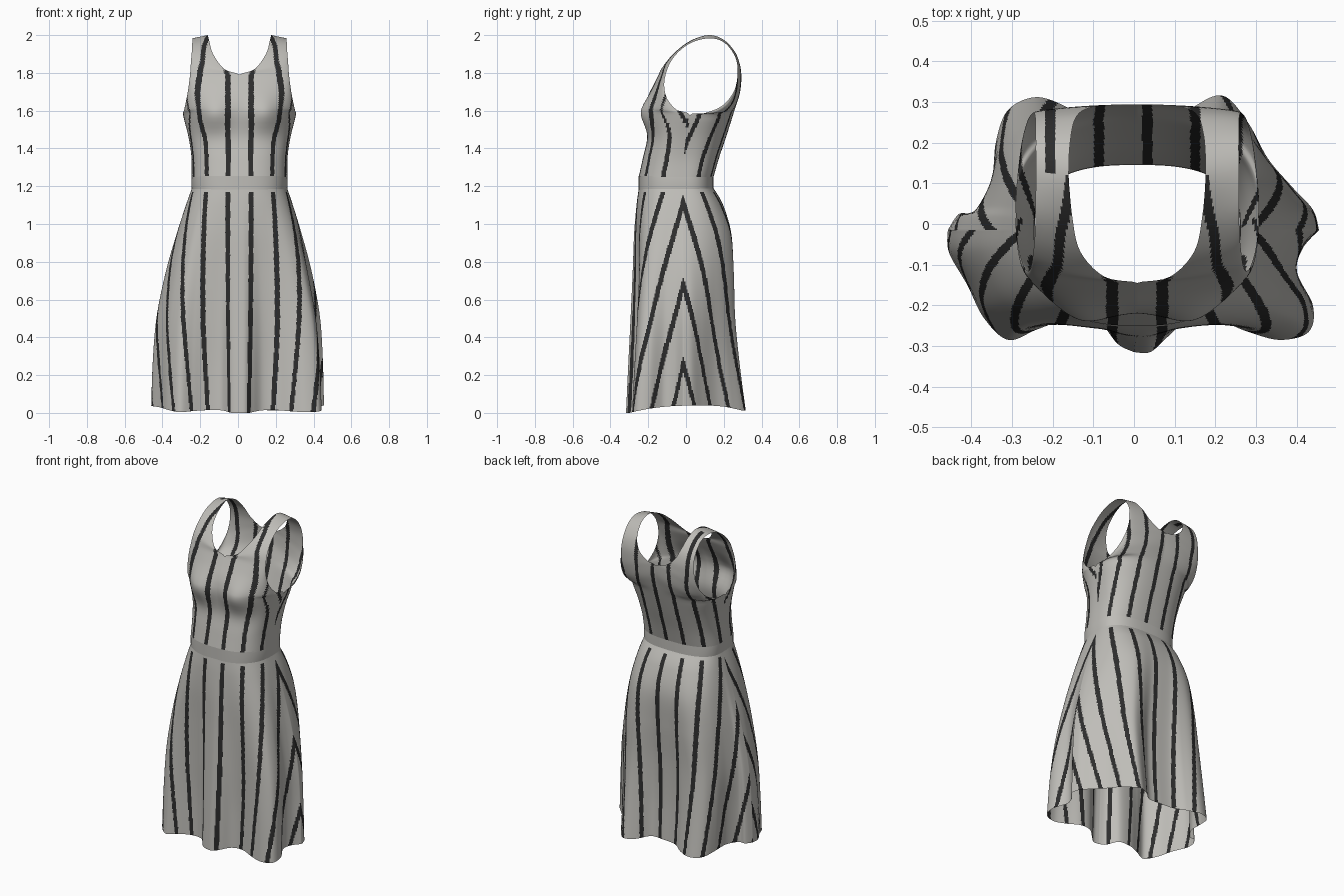
import bpy, bmesh, math
from mathutils import Vector

if "Cube" in bpy.data.objects:
    bpy.data.objects.remove(bpy.data.objects["Cube"])


def material(name, rgb):
    m = bpy.data.materials.new(name)
    m.diffuse_color = (*rgb, 1)
    m.use_nodes = True
    m.node_tree.nodes["Principled BSDF"].inputs["Base Color"].default_value = m.diffuse_color
    return m


MATS = [material("light grey fabric", (0.52, 0.51, 0.48)),
        material("black stripe", (0.025, 0.025, 0.025))]
XC = 0.008   # slight sideways offset of the upper dress


def catmull(keys, u):
    """Smooth curve through equal-length tuples, u measured in key steps."""
    n = len(keys)
    i = min(max(int(u), 0), n - 2)
    t = u - i
    p1, p2 = keys[i], keys[i + 1]
    p0, p3 = keys[max(i - 1, 0)], keys[min(i + 2, n - 1)]
    return [0.5 * (2 * b + (c - a) * t + (2 * a - 5 * b + 4 * c - d) * t * t
            + (3 * b - a - 3 * c + d) * t ** 3) for a, b, c, d in zip(p0, p1, p2, p3)]


def resample(pts, n):
    """n + 1 points equally spaced along a polyline, and its length."""
    acc = [0.0]
    for a, b in zip(pts, pts[1:]):
        acc.append(acc[-1] + (b - a).length)
    out, j = [], 0
    for k in range(n + 1):
        d = acc[-1] * k / n
        while j < len(pts) - 2 and acc[j + 1] < d:
            j += 1
        seg = acc[j + 1] - acc[j]
        out.append(pts[j].lerp(pts[j + 1], min(1, (d - acc[j]) / seg) if seg else 0))
    return out, acc[-1]


def on_stripe(s, phase=0.06):
    return abs((s - phase + 0.06) % 0.12 - 0.06) < 0.0125


def finish(name, grids):
    """Each grid is (rows of points, rows of face material numbers)."""
    bm = bmesh.new()
    for rows, mats in grids:
        vs = [[bm.verts.new(p) for p in r] for r in rows]
        for i in range(len(vs) - 1):
            for j in range(len(vs[0]) - 1):
                f = bm.faces.new((vs[i][j], vs[i][j + 1], vs[i + 1][j + 1], vs[i + 1][j]))
                f.material_index = mats[i][j]
                f.smooth = True
    bmesh.ops.remove_doubles(bm, verts=bm.verts, dist=0.0008)
    bmesh.ops.recalc_face_normals(bm, faces=bm.faces)
    me = bpy.data.meshes.new(name)
    bm.to_mesh(me)
    bm.free()
    for m in MATS:
        me.materials.append(m)
    ob = bpy.data.objects.new(name, me)
    bpy.context.collection.objects.link(ob)
    return ob


def quarter(w, h, e, n):
    """Rounded-box quarter from the centre line (0, h) to the seam (w, 0)."""
    pts = []
    for k in range(101):
        a = math.pi / 2 * k / 100
        pts.append(Vector((w * math.sin(a) ** (2 / e), h * max(0, math.cos(a)) ** (2 / e), 0)))
    return resample(pts, n)[0]


# skirt: rounded waist blending into a wavy hem
SEAM = -0.015
HEM = {(1, -1): [(0, -.315), (.04, -.315), (.08, -.28), (.13, -.24), (.2, -.235), (.28, -.265),
                 (.36, -.285), (.43, -.265), (.44, -.2), (.4, -.12), (.415, -.06), (.455, SEAM)],
       (1, 1): [(0, .23), (.08, .23), (.15, .29), (.22, .315), (.28, .25), (.33, .16),
                (.39, .09), (.44, .035), (.455, SEAM)],
       (-1, 1): [(0, .23), (-.09, .24), (-.16, .285), (-.24, .312), (-.31, .28), (-.34, .2),
                 (-.35, .1), (-.39, .03), (-.43, .025), (-.458, SEAM)],
       (-1, -1): [(0, -.315), (-.04, -.295), (-.09, -.24), (-.17, -.237), (-.24, -.26),
                  (-.31, -.285), (-.37, -.23), (-.41, -.15), (-.455, -.07), (-.458, SEAM)]}
# height, half width, front depth, back depth, waviness
SKIRT = [(1.19, .252, -.25, .145, 0), (1.1, .283, -.262, .2, .06), (.95, .33, -.275, .25, .2),
         (.75, .385, -.283, .262, .4), (.5, .432, -.295, .265, .65),
         (.25, .45, -.308, .285, .88), (0, .457, -.32, .315, 1)]
COLS, ROWS = 150, 72
grids = []
for (side, face), ctrl in HEM.items():
    dense = [Vector((*catmull(ctrl, k / 10), 0)) for k in range((len(ctrl) - 1) * 10 + 1)]
    hem = resample(dense, COLS)[0]
    rows, mats = [], []
    for i in range(ROWS + 1):
        z, w, yf, yb, wave = catmull(SKIRT, i / ROWS * (len(SKIRT) - 1))
        depth = (yf if face < 0 else yb) - SEAM
        full = -.32 - SEAM if face < 0 else .315 - SEAM
        row = []
        for b, h in zip(quarter(w, depth, 2.7, COLS), hem):
            x = side * b.x * (1 - wave) + h.x * w / .457 * wave
            y = b.y * (1 - wave) + (h.y - SEAM) * depth / full * wave + SEAM
            lift = .038 * wave ** 3 * max(0, 1 - (y / .3) ** 2) + (.012 * wave ** 3 if y > 0 else 0) * min(1, abs(y) * 5)
            row.append((x + XC * (1 - wave), y, z + lift))
        rows.append(row)
        # cloth width from centre to seam; the back pattern is set off-centre
        half = (.42 if face < 0 else .385) + (1.12 - z) * .275
        line = []
        for j in range(COLS):
            s = (j + .5) / COLS * half
            if face < 0:
                s -= .027 * wave * math.exp(-((s - .2) / .075) ** 2)
                line.append(int(z < 1.175 and on_stripe(s)))
            else:
                line.append(int(z < 1.175 and on_stripe(side * s, .025)))
        mats.append(line)
    grids.append((rows, mats))
finish("skirt", grids)

# waistband: plain flat band between skirt and bodice
grids = []
for side in (1, -1):
    for top, bottom in ((-.236, -.236), (.161, .161)):
        rows = []
        for k in range(5):
            q = quarter(.253 + .0015 * (k in (1, 2, 3)), top, 2.7, 40)
            rows.append([(side * p.x + XC, p.y + SEAM, 1.18 + .0188 * k) for p in q])
        grids.append((rows, [[0] * 40] * 4))
finish("waistband", grids)

# bodice: one half runs from the front waist over the shoulder to the back waist
# outer edge: seam, then armhole
OUTER = [(.254, -.015, 1.25), (.254, -.012, 1.35), (.27, 0, 1.46), (.298, .02, 1.575),
         (.293, -.05, 1.605), (.281, -.098, 1.66), (.27, -.115, 1.725), (.262, -.108, 1.79),
         (.257, -.08, 1.86), (.252, -.03, 1.92), (.25, .04, 1.965), (.25, .13, 1.983),
         (.25, .2, 1.962), (.25, .25, 1.905), (.253, .272, 1.84), (.26, .27, 1.76),
         (.272, .247, 1.69), (.285, .19, 1.625), (.295, .1, 1.587), (.298, .02, 1.575),
         (.27, 0, 1.46), (.254, -.012, 1.35), (.254, -.015, 1.25)]
# inner edge: centre line, then neckline; last value is the squareness of the section
INNER = [(0, -.25, 1.25, 2.7), (0, -.228, 1.35, 2.7), (0, -.205, 1.46, 2.6), (0, -.218, 1.58, 2.5),
         (0, -.212, 1.64, 2.4), (0, -.195, 1.69, 2.2), (0, -.17, 1.74, 2), (0, -.145, 1.79, 1.7),
         (.08, -.13, 1.82, 1.4), (.14, -.068, 1.9, 1.2), (.16, .02, 1.968, 1.1), (.168, .12, 2, 1.1),
         (.165, .2, 1.975, 1.1), (.152, .26, 1.91, 1.2), (.12, .285, 1.845, 1.4), (.06, .292, 1.8, 1.7),
         (0, .294, 1.785, 2), (0, .288, 1.72, 2.2), (0, .27, 1.65, 2.4), (0, .25, 1.58, 2.5),
         (0, .212, 1.46, 2.6), (0, .175, 1.35, 2.7), (0, .146, 1.25, 2.7)]
COLS, STEP = 110, 5
LAST = len(OUTER) - 1
grids = []
for side in (1, -1):
    rows, mats = [], []
    for i in range(LAST * STEP + 1):
        u = i / STEP
        ax, ay, az = catmull(OUTER, LAST - u if u > LAST - 3 else u)
        nx, ny, nz, e = catmull(INNER, u)
        nx = max(nx, 0) if 7 < u < 16 else 0
        front = u < 11
        pts = []
        for k in range(81):
            a = math.pi / 2 * k / 80
            fx = math.sin(a) ** (2 / e)
            fy = 1 - max(0, math.cos(a)) ** (2 / e)
            x, z = nx + (ax - nx) * fx, nz + (az - nz) * fx
            y = ny + (ay - ny) * fy
            if front:   # bust
                y -= .033 * math.exp(-((x - .14) / .08) ** 2 - ((z - 1.585) / .09) ** 2) * min(1, 4 * (1 - fx))
            pts.append(Vector((x, y, z)))
        pts, length = resample(pts, COLS)
        rows.append([(side * p.x + XC, p.y, p.z) for p in pts])
        line = []
        for j in range(COLS):
            s = nx + length * (j + .5) / COLS
            if front:   # second stripe swings out around the bust
                z = pts[j].z
                swing = .06 * math.exp(-((z - 1.6) / (.12 if z < 1.6 else .27)) ** 2)
                s -= swing * max(0, min((s - .06) / .18, (.33 - s) / .08, 1))
                s += .3 * max(0, z - 1.93)
                line.append(int(on_stripe(s)))
            else:
                line.append(int(on_stripe(side * s, .025)))
        mats.append(line)
    grids.append((rows, mats))
finish("bodice", grids)
